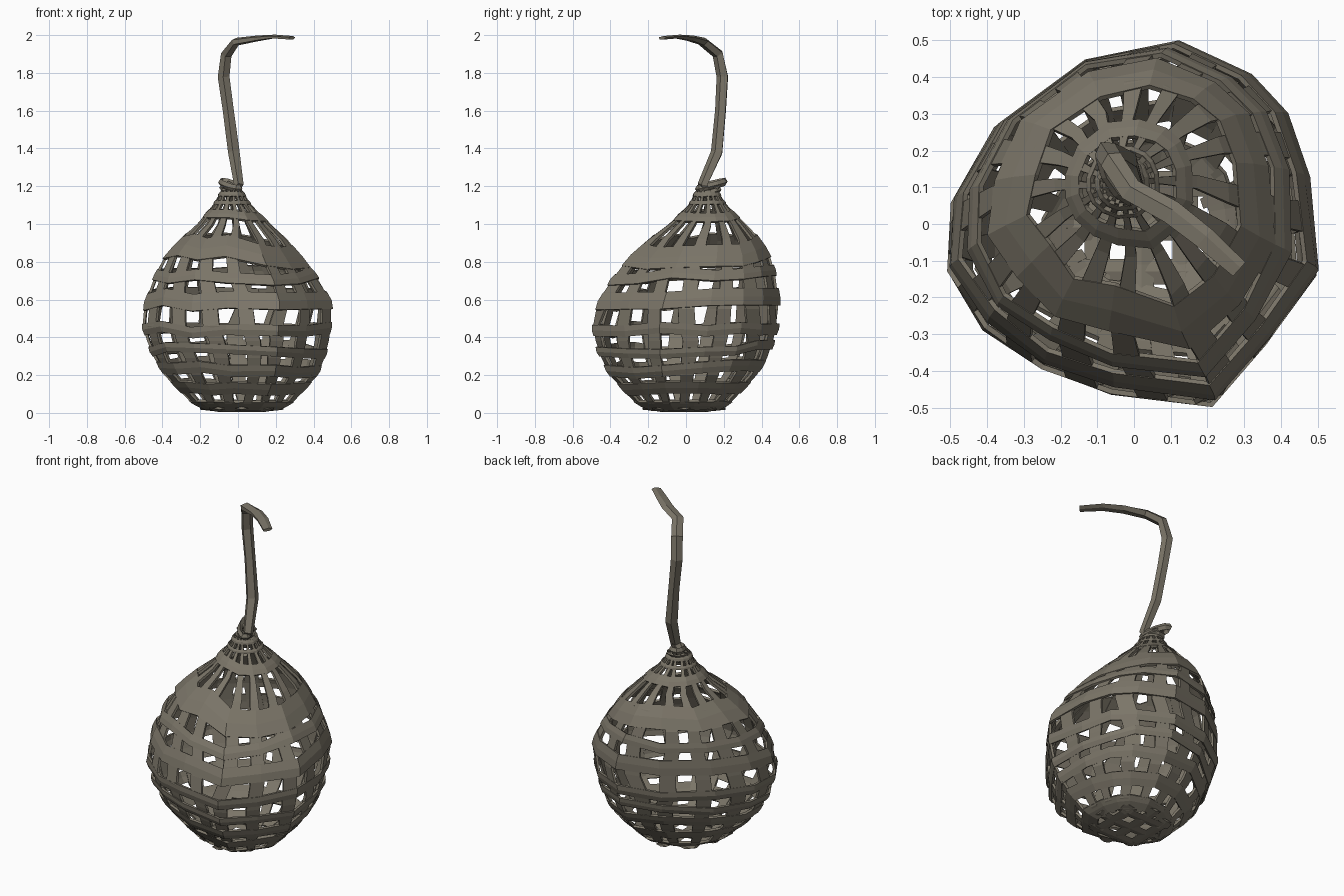
import bpy, bmesh, math, random
from mathutils import Vector

if "Cube" in bpy.data.objects:
    bpy.data.objects.remove(bpy.data.objects["Cube"])

random.seed(4)
mat = bpy.data.materials.new("dull_rope")
mat.diffuse_color = (0.2, 0.18, 0.14, 1)
mat.use_nodes = True
mat.node_tree.nodes["Principled BSDF"].inputs["Base Color"].default_value = mat.diffuse_color


def finish(bm, name, thick=0):
    bmesh.ops.recalc_face_normals(bm, faces=bm.faces)
    me = bpy.data.meshes.new(name)
    bm.to_mesh(me)
    bm.free()
    me.materials.append(mat)
    ob = bpy.data.objects.new(name, me)
    bpy.context.collection.objects.link(ob)
    if thick:
        mod = ob.modifiers.new("thickness", "SOLIDIFY")
        mod.thickness = thick
        mod.offset = -1
    return ob


def strip(name, pts, sizes, side, closed=False, n=5):
    """Low-poly tube: sizes are (half width, half thickness) per point."""
    bm = bmesh.new()
    pts = [Vector(p) for p in pts]
    k = len(pts)
    rings = []
    for i, p in enumerate(pts):
        a = pts[(i - 1) % k] if closed or i else p
        b = pts[(i + 1) % k] if closed or i < k - 1 else p
        t = (b - a).normalized()
        s = Vector(side)
        s = (s - t * s.dot(t)).normalized()
        v = t.cross(s)
        w, h = sizes[i % len(sizes)]
        rings.append([bm.verts.new(p + s * w * math.cos(j * math.tau / n)
                                   + v * h * math.sin(j * math.tau / n)) for j in range(n)])
    for i in range(k if closed else k - 1):
        r, q = rings[i], rings[(i + 1) % k]
        for j in range(n):
            bm.faces.new((r[j], r[(j + 1) % n], q[(j + 1) % n], q[j]))
    if not closed:
        bm.faces.new(rings[0])
        bm.faces.new(rings[-1])
    return finish(bm, name)


# Plan outline of the sack at its widest, with the two front-right corners
outline = [Vector(p) / .505 for p in [
    (-.51, -.13), (-.41, -.29), (-.25, -.40), (-.06, -.47), (.22, -.505), (.37, -.33), (.505, -.14),
    (.48, .12), (.42, .30), (.32, .41), (.12, .505), (-.14, .45), (-.38, .27), (-.50, .06)]]
N = len(outline)

# Extents of the sack by height: z, xmin, xmax, ymin, ymax
profile = [(.0, -.11, .17, -.14, .12), (.015, -.17, .22, -.20, .18), (.05, -.245, .29, -.27, .24),
           (.2, -.39, .425, -.41, .38), (.33, -.465, .475, -.475, .455), (.46, -.505, .495, -.50, .495),
           (.57, -.495, .505, -.475, .50), (.7, -.455, .445, -.41, .49), (.82, -.40, .35, -.32, .46),
           (.93, -.30, .26, -.20, .395), (1.0, -.22, .18, -.10, .325), (1.1, -.135, .075, .01, .22),
           (1.18, -.09, .025, .05, .17)]


def extents(z):
    z = min(max(z, 0), 1.18)
    for a, b in zip(profile, profile[1:]):
        if z <= b[0]:
            f = (z - a[0]) / (b[0] - a[0])
            return [a[i] + (b[i] - a[i]) * f for i in range(1, 5)]


def surf(t, z, out=0):
    """Point on the sack; t counts outline corners, out pushes away from the axis."""
    i = math.floor(t)
    x0, x1, y0, y1 = extents(z)
    w = max(0, min(1, (z - .6) * 1.5))
    ends = [p.lerp(p.normalized(), w) for p in (outline[i % N], outline[(i + 1) % N])]
    p = ends[0].lerp(ends[1], t - i)
    return Vector(((x0 + x1) / 2 + p.x * ((x1 - x0) / 2 + out),
                   (y0 + y1) / 2 + p.y * ((y1 - y0) / 2 + out), max(z, 0)))


lengths = [(outline[(i + 1) % N] - outline[i]).length for i in range(N)]


def at(u):
    """Outline position for a fraction of its length."""
    d = (u % 1) * sum(lengths)
    for i, l in enumerate(lengths):
        if d <= l:
            return i + d / l
        d -= l
    return 0


# Upright straps
STRAPS = 16
heights = [.012, .05, .12, .2, .29, .38, .46, .55, .64, .74, .83, .92, 1.0, 1.06, 1.11, 1.18]
bm = bmesh.new()
for s in range(STRAPS):
    slant, half = random.uniform(-.015, .015), random.uniform(.2, .26)
    prev = None
    for z in heights:
        u = (s + .5) / STRAPS + slant * math.sin(z * 6) + random.uniform(-.003, .003)
        row = [bm.verts.new(surf(at(u + k * half / STRAPS), z, -.002)) for k in (-1, 1)]
        if prev:
            bm.faces.new((prev[0], prev[1], row[1], row[0]))
        prev = row
finish(bm, "upright_straps", .014)

# Bands round the sack: centre height, half height, drop towards the right
bands = [(.035, .022, 0), (.13, .03, 0), (.24, .03, 0), (.335, .025, 0), (.445, .03, 0), (.60, .045, 0),
         (.73, .028, -.01), (.885, .058, .06), (1.055, .022, .02), (1.115, .01, 0), (1.16, .012, 0)]
bm = bmesh.new()
for zc, h, drop in bands:
    amp = .022 * min(1, zc * 4, max(.1, (1.1 - zc) * 3))
    rows = []
    for i in range(N):
        g = math.atan2(outline[i].y, outline[i].x)
        z = zc + amp * (.7 * math.sin(g - .4) + random.uniform(-.8, .8)) - drop * max(0, math.cos(g + .1))
        rows.append([bm.verts.new(surf(i, z + k * h, o)) for k, o in ((-1, 0), (0, .003), (1, 0))])
    for i in range(N):
        p, q = rows[i], rows[(i + 1) % N]
        for k in range(2):
            bm.faces.new((p[k], q[k], q[k + 1], p[k + 1]))
finish(bm, "cross_bands", .014)

# Crossing strips under the sack
for axis in range(2):
    for j, o in enumerate((-.12, 0, .12)):
        reach = .22 if o == 0 else .17
        pts = [(-reach, o, .025), (-.1, o, .012), (.1, o, .012), (reach, o, .025)]
        if axis:
            pts = [(y, x, z) for x, y, z in pts]
        strip(f"base_strip_{axis}_{j}", [(x + .02, y - .01, z) for x, y, z in pts],
              [(.035, .008)], (axis, 1 - axis, 0), n=4)

# Hanging rope, bending over at the top
strip("hanging_rope",
      [(-.05, .12, 1.12), (.005, .09, 1.21), (-.02, .165, 1.38), (-.05, .185, 1.6), (-.075, .195, 1.78),
       (-.06, .17, 1.90), (-.01, .09, 1.965), (.10, .03, 1.982), (.19, -.04, 1.992), (.285, -.125, 1.985)],
      [(.02, .02), (.03, .026), (.036, .03), (.032, .03), (.034, .032),
       (.034, .028), (.035, .022), (.036, .016), (.034, .01), (.028, .01)], (.65, .75, .1))


# Knot: two tilted wraps round the neck
def wrap(name, centre, rx, ry, turn, tilt, size):
    pts = []
    for i in range(9):
        a = i * math.tau / 9
        x, y = rx * math.cos(a), ry * math.sin(a)
        pts.append((centre[0] + x * math.cos(turn) - y * math.sin(turn),
                    centre[1] + x * math.sin(turn) + y * math.cos(turn), centre[2] + tilt * math.cos(a)))
    strip(name, pts, [size], (0, 0, 1), True, 4)


wrap("lower_wrap", (-.03, .12, 1.17), .06, .05, 2.1, .015, (.016, .013))
wrap("upper_wrap", (-.04, .135, 1.205), .085, .035, 2.1, .02, (.02, .013))
strip("knot_tail", [(.0, .16, 1.19), (-.05, .17, 1.215), (-.09, .12, 1.19)],
      [(.018, .01), (.022, .012), (.014, .008)], (0, 1, .4))
